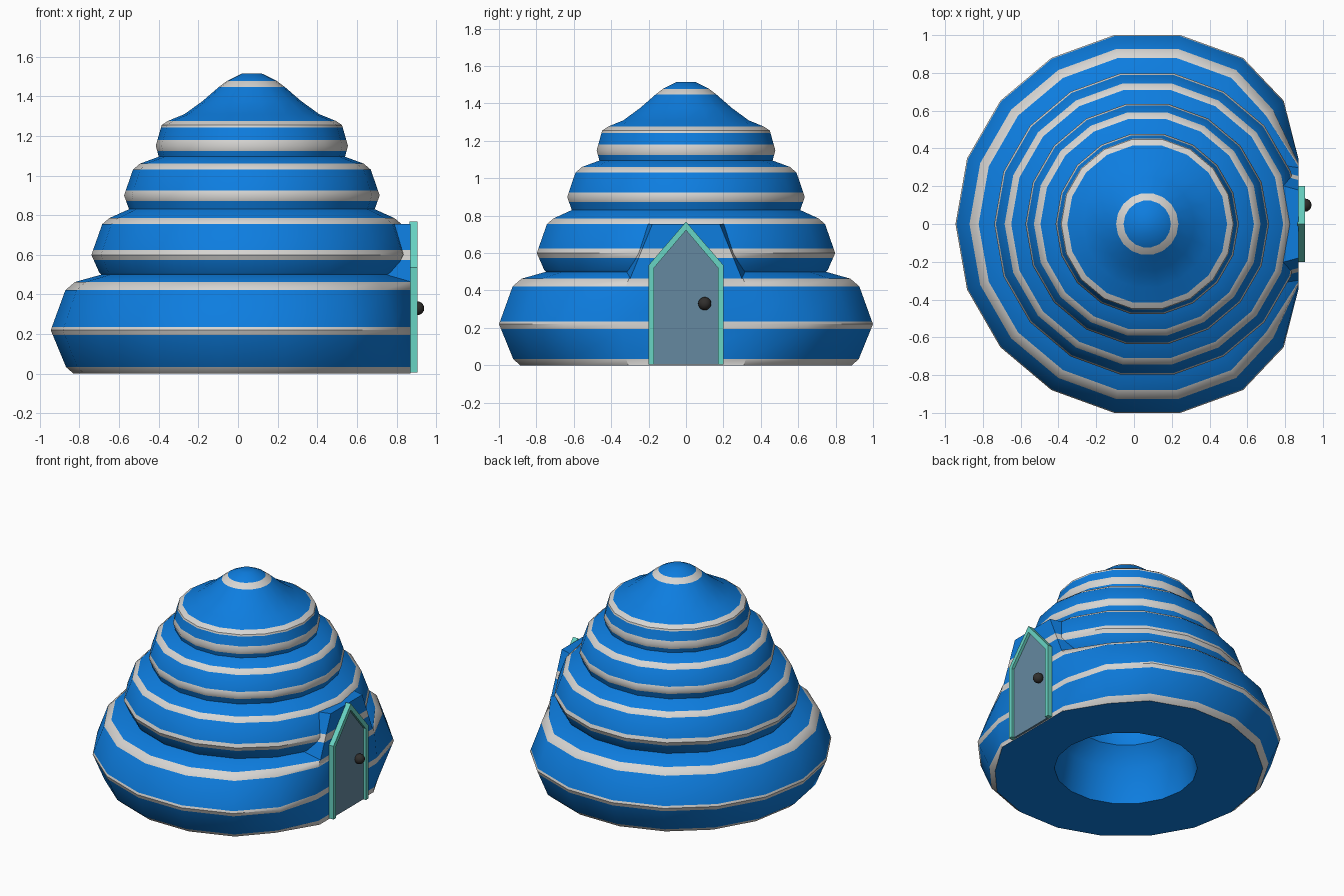
import bpy, bmesh, math

if "Cube" in bpy.data.objects:
    bpy.data.objects.remove(bpy.data.objects["Cube"])

SIDES, CX, DOOR_X = 18, 0.07, 0.87


def material(name, rgb):
    m = bpy.data.materials.new(name)
    m.diffuse_color = (*rgb, 1)
    m.use_nodes = True
    m.node_tree.nodes["Principled BSDF"].inputs["Base Color"].default_value = m.diffuse_color
    return m


BLUE = material("blue", (0.004, 0.205, 0.74))
PALE = material("pale grey", (0.68, 0.67, 0.65))
TEAL = material("teal", (0.14, 0.66, 0.55))
SLATE = material("slate blue", (0.13, 0.25, 0.35))
DARK = material("charcoal", (0.03, 0.028, 0.026))


def finish(name, bm, mats, smooth=None):
    bmesh.ops.recalc_face_normals(bm, faces=bm.faces)
    me = bpy.data.meshes.new(name)
    bm.to_mesh(me)
    bm.free()
    for m in mats:
        me.materials.append(m)
    ob = bpy.data.objects.new(name, me)
    bpy.context.collection.objects.link(ob)
    if smooth:
        bpy.ops.object.select_all(action='DESELECT')
        ob.select_set(True)
        bpy.context.view_layer.objects.active = ob
        bpy.ops.object.shade_smooth_by_angle(angle=math.radians(smooth))
    return ob


# Tiered outer profile (radius, height) and stripe bands
OUTER = [(0.90, 0), (0.94, 0.035), (1.015, 0.22), (0.94, 0.425), (0.89, 0.465), (0.76, 0.5),
         (0.77, 0.51), (0.81, 0.60), (0.755, 0.755), (0.72, 0.785), (0.62, 0.83),
         (0.645, 0.90), (0.60, 1.03), (0.565, 1.06), (0.47, 1.095),
         (0.485, 1.15), (0.455, 1.255), (0.42, 1.278), (0.34, 1.31), (0.25, 1.375),
         (0.165, 1.448), (0.125, 1.478), (0.05, 1.515)]
STRIPES = [(0, 0.033), (0.195, 0.235), (0.422, 0.463), (0.573, 0.625), (0.755, 0.785),
           (0.872, 0.925), (1.03, 1.06), (1.125, 1.18), (1.243, 1.276), (1.448, 1.478)]
# Hollow inside, seen through the opening in the floor
INNER = [(0.47, 0), (0.44, 0.25), (0.34, 0.37), (0.36, 0.48), (0.32, 0.6),
         (0.22, 0.68), (0.22, 0.85), (0.1, 0.95)]


def radius_at(z):
    for (r0, z0), (r1, z1) in zip(OUTER, OUTER[1:]):
        if z0 <= z <= z1:
            return r0 + (r1 - r0) * (z - z0) / (z1 - z0)


def striped(z):
    return any(a < z < b for a, b in STRIPES)


heights = sorted({z for _, z in OUTER} | {z for s in STRIPES for z in s})
# drop near-duplicate profile heights that sit beside a stripe edge
edges = {z for s in STRIPES for z in s}
heights = [z for z in heights if z in edges or all(abs(z - e) > 0.004 for e in edges)]
if 1.515 not in heights:
    heights.append(1.515)

bm = bmesh.new()


def ring(r, z, outside):
    out = []
    for i in range(SIDES):
        a = math.tau * i / SIDES
        x, y = CX + r * math.cos(a), r * math.sin(a)
        if outside and z < 0.47 and i in (2, SIDES - 2):
            x -= 0.055
        out.append(bm.verts.new((min(x, DOOR_X), y, z)))  # flattened behind the door
    return out


def bridge(a, b, mat=0):
    for i in range(SIDES):
        j = (i + 1) % SIDES
        bm.faces.new((a[i], a[j], b[j], b[i])).material_index = mat


rings = [ring(radius_at(z), z, True) for z in heights]
for k in range(len(rings) - 1):
    mid = (heights[k] + heights[k + 1]) / 2
    bridge(rings[k], rings[k + 1], int(striped(mid)))
bm.faces.new(rings[-1])
inside = [ring(r, z, False) for r, z in INNER]
bridge(rings[0], inside[0])
for a, b in zip(inside, inside[1:]):
    bridge(a, b)
bm.faces.new(inside[-1])
finish("tiered_hut", bm, [BLUE, PALE], 40)

# Sloped surround carrying the flat wall up behind the door
bm = bmesh.new()
levels = [0.42, 0.463, 0.573, 0.625, 0.755]
rows = []
for z in levels:
    t = (z - 0.46) / (0.755 - 0.46)
    w = 0.30 - 0.12 * t
    rows.append([bm.verts.new(p) for p in ((DOOR_X, -w, z), (DOOR_X, w, z),
                                           (0.65, w + 0.06, z), (0.65, -w - 0.06, z))])
for k in range(len(rows) - 1):
    for i in range(4):
        j = (i + 1) % 4
        f = bm.faces.new((rows[k][i], rows[k][j], rows[k + 1][j], rows[k + 1][i]))
        f.material_index = int(striped((levels[k] + levels[k + 1]) / 2))
bm.faces.new(rows[0])
bm.faces.new(rows[-1])
finish("door_surround", bm, [BLUE, PALE])


def prism(name, outline, x0, x1, mat):
    b = bmesh.new()
    f = b.faces.new([b.verts.new((x0, y, z)) for y, z in outline])
    ext = bmesh.ops.extrude_face_region(b, geom=[f])["geom"]
    bmesh.ops.translate(b, vec=(x1 - x0, 0, 0),
                        verts=[v for v in ext if isinstance(v, bmesh.types.BMVert)])
    return finish(name, b, [mat])


# Pointed door panel, frame and knob
arch_out = [(-0.2, 0.005), (-0.2, 0.535), (0, 0.768), (0.2, 0.535), (0.2, 0.005)]
arch_in = [(-0.17, 0.005), (-0.17, 0.522), (0, 0.722), (0.17, 0.522), (0.17, 0.005)]
prism("door_panel", arch_in, 0.865, 0.885, SLATE)
prism("door_frame", arch_out + arch_in[::-1], 0.865, 0.905, TEAL)

bm = bmesh.new()
bmesh.ops.create_uvsphere(bm, u_segments=16, v_segments=10, radius=0.035)
bmesh.ops.translate(bm, vec=(0.905, 0.1, 0.33), verts=bm.verts)
finish("door_knob", bm, [DARK], 60)
